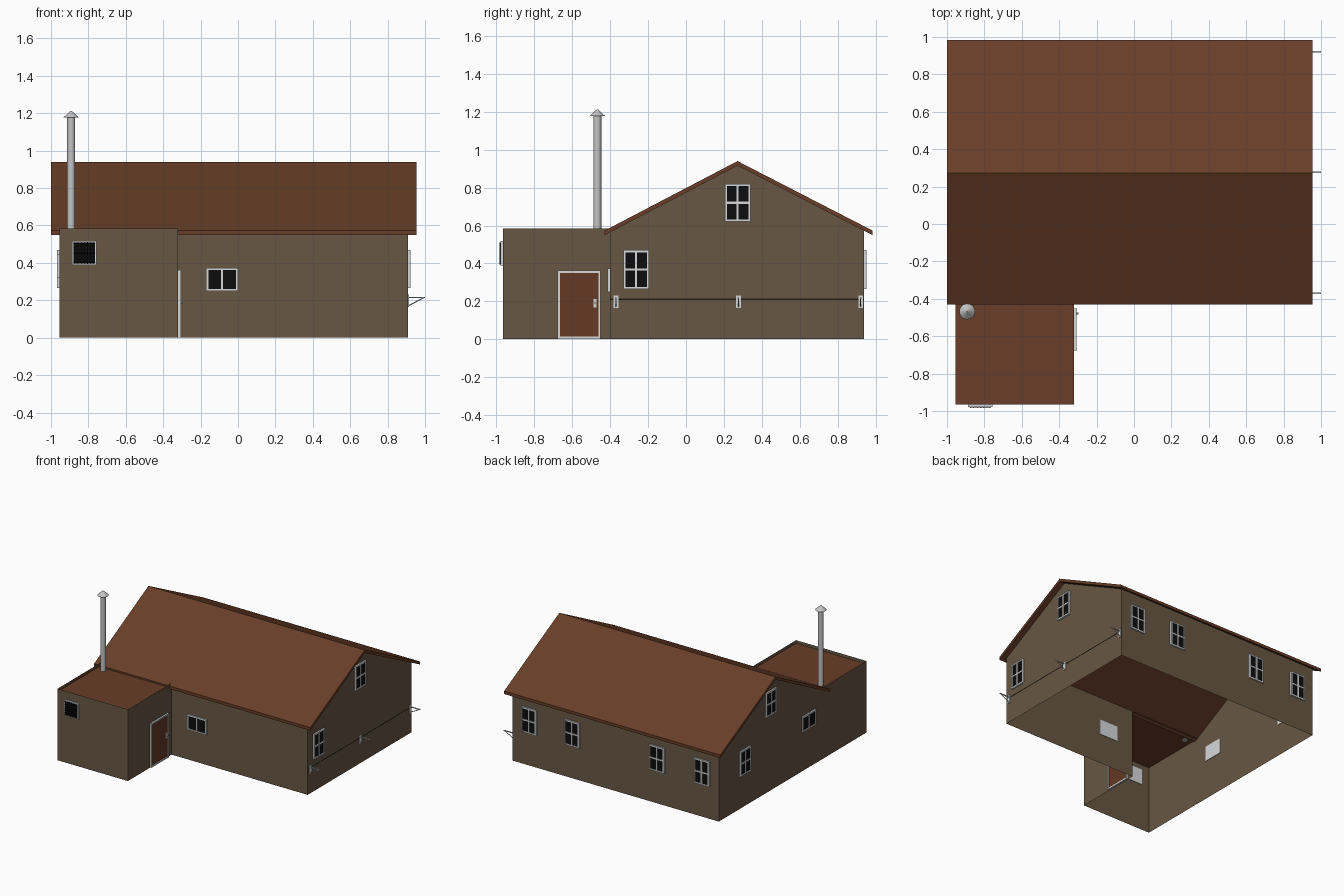
import bpy, bmesh, math
from mathutils import Vector, Matrix

if "Cube" in bpy.data.objects:
    bpy.data.objects.remove(bpy.data.objects["Cube"])


def material(name, rgb):
    m = bpy.data.materials.new(name)
    m.diffuse_color = (*rgb, 1)
    m.use_nodes = True
    m.node_tree.nodes["Principled BSDF"].inputs["Base Color"].default_value = m.diffuse_color
    return m


WALL = material("wall_brown", (0.138, 0.096, 0.058))
ROOF = material("roof_rust", (0.138, 0.048, 0.021))
DOOR = material("door_brown", (0.127, 0.040, 0.017))
FRAME = material("frame_pale_grey", (0.68, 0.69, 0.70))
GLASS = material("glass_black", (0.004, 0.004, 0.004))
METAL = material("metal_grey", (0.55, 0.55, 0.55))


def finish(name, bm, mats, matrix=None):
    me = bpy.data.meshes.new(name)
    bm.to_mesh(me)
    bm.free()
    for m in mats:
        me.materials.append(m)
    ob = bpy.data.objects.new(name, me)
    bpy.context.collection.objects.link(ob)
    if matrix:
        ob.matrix_world = matrix
    return ob


def box(bm, lo, hi, mat=0):
    """Axis-aligned box between two corners."""
    lo, hi = Vector(lo), Vector(hi)
    r = bmesh.ops.create_cube(bm, size=1)["verts"]
    for v in r:
        v.co = (lo + hi) / 2 + Vector(a * b for a, b in zip(v.co, hi - lo))
    for f in {f for v in r for f in v.link_faces}:
        f.material_index = mat


def bar(bm, a, b, radius, sides=6):
    """Thin round bar from a to b."""
    a, b = Vector(a), Vector(b)
    d = b - a
    mx = Matrix.Translation((a + b) / 2) @ d.to_track_quat('Z', 'Y').to_matrix().to_4x4()
    bmesh.ops.create_cone(bm, cap_ends=True, segments=sides, radius1=radius,
                          radius2=radius, depth=d.length, matrix=mx)


def on_wall(side, u, z):
    """Local frame on a wall: x along it, -y outward, z up."""
    angle, x, y = {"front": (0, u, FRONT), "annex": (0, u, ANNEX), "right": (90, RIGHT, u),
                   "back": (180, u, BACK), "left": (-90, LEFT, u), "door": (90, AX, u)}[side]
    return Matrix.Translation((x, y, z)) @ Matrix.Rotation(math.radians(angle), 4, 'Z')


# Overall layout
LEFT, RIGHT, FRONT, BACK = -0.955, 0.91, -0.40, 0.94
ANNEX, AX, TOP = -0.965, -0.32, 0.585
EAVE, RIDGE_Y, RIDGE = 0.572, 0.272, 0.918

# Walls: thin open-bottomed shell, annex open to the house
bm = bmesh.new()


def wall(*pts):
    bm.faces.new([bm.verts.new(p) for p in pts])


for x in (LEFT, RIGHT):
    wall((x, FRONT, 0), (x, BACK, 0), (x, BACK, EAVE), (x, RIDGE_Y, RIDGE), (x, FRONT, EAVE))
wall((RIGHT, BACK, 0), (LEFT, BACK, 0), (LEFT, BACK, EAVE), (RIGHT, BACK, EAVE))
wall((AX, FRONT, 0), (RIGHT, FRONT, 0), (RIGHT, FRONT, EAVE), (AX, FRONT, EAVE))
wall((LEFT, ANNEX, 0), (AX, ANNEX, 0), (AX, ANNEX, TOP), (LEFT, ANNEX, TOP))
for x in (LEFT, AX):
    wall((x, ANNEX, 0), (x, FRONT, 0), (x, FRONT, TOP), (x, ANNEX, TOP))
bmesh.ops.remove_doubles(bm, verts=bm.verts, dist=1e-4)
bmesh.ops.recalc_face_normals(bm, faces=bm.faces)
finish("house_walls", bm, [WALL])

# Gable roof: chevron profile extruded along x
bm = bmesh.new()
profile = [(-0.43, 0.573), (RIDGE_Y, 0.94), (0.985, 0.573),
           (0.985, 0.549), (RIDGE_Y, 0.916), (-0.43, 0.549)]
ends = [[bm.verts.new((x, y, z)) for y, z in profile] for x in (-1.0, 0.955)]
for vs in ends:
    bm.faces.new((vs[0], vs[1], vs[4], vs[5]))
    bm.faces.new((vs[1], vs[2], vs[3], vs[4]))
for i in range(6):
    j = (i + 1) % 6
    bm.faces.new((ends[0][i], ends[0][j], ends[1][j], ends[1][i]))
bmesh.ops.recalc_face_normals(bm, faces=bm.faces)
finish("gable_roof", bm, [ROOF])

# Annex flat roof with a raised rim
bm = bmesh.new()
f = bm.faces.new([bm.verts.new(p) for p in ((LEFT, ANNEX, TOP), (AX, ANNEX, TOP),
                                            (AX, FRONT, TOP), (LEFT, FRONT, TOP))])
bmesh.ops.inset_region(bm, faces=[f], thickness=0.032, use_boundary=True)
inner = bmesh.ops.extrude_face_region(bm, geom=[f])["geom"]
bmesh.ops.translate(bm, verts=[v for v in inner if isinstance(v, bmesh.types.BMVert)],
                    vec=(0, 0, -0.025))
if f.is_valid:
    bmesh.ops.delete(bm, geom=[f], context='FACES_ONLY')
finish("annex_roof", bm, [ROOF])


# Windows: pale backing through the wall, dark panes, raised frame and bars
def window(name, side, u, z, w, h, cols=2, rows=2, t=0.011):
    bm = bmesh.new()
    box(bm, (-w / 2, -0.004, -h / 2), (w / 2, 0.004, h / 2))
    box(bm, (-w / 2 + t / 2, -0.007, -h / 2 + t / 2), (w / 2 - t / 2, -0.004, h / 2 - t / 2), 1)
    for i in range(cols + 1):
        x = (-w + t) / 2 + (w - t) * i / cols
        box(bm, (x - t / 2, -0.013, -h / 2), (x + t / 2, -0.004, h / 2))
    for i in range(rows + 1):
        c = (-h + t) / 2 + (h - t) * i / rows
        box(bm, (-w / 2, -0.0125, c - t / 2), (w / 2, -0.004, c + t / 2))
    finish(name, bm, [FRAME, GLASS], on_wall(side, u, z))


for i, x in enumerate((0.757, 0.368, -0.40, -0.806)):
    window(f"back_window_{i + 1}", "back", x, 0.367, 0.135, 0.205)
window("right_gable_window", "right", 0.272, 0.72, 0.135, 0.2)
window("right_lower_window", "right", -0.263, 0.367, 0.135, 0.205)
window("left_gable_window", "left", 0.272, 0.72, 0.135, 0.2)
window("left_lower_window", "left", 0.605, 0.367, 0.135, 0.205)
window("left_wide_window", "left", -0.216, 0.385, 0.17, 0.125, rows=1)
window("front_wide_window", "front", -0.085, 0.311, 0.17, 0.125, rows=1)
window("annex_window", "annex", -0.822, 0.453, 0.13, 0.128, cols=1, rows=1, t=0.008)

# Security grille over the annex window
bm = bmesh.new()
for i in range(7):
    s = -0.051 + 0.017 * i
    bar(bm, (s, -0.016, -0.058), (s, -0.016, 0.058), 0.002)
    bar(bm, (-0.058, -0.018, s), (0.058, -0.018, s), 0.002)
finish("window_grille", bm, [GLASS], on_wall("annex", -0.822, 0.453))

# Door with frame and handle
bm = bmesh.new()
box(bm, (-0.105, -0.007, 0.01), (0.105, 0.003, 0.352), 1)
for s in (-1, 1):
    box(bm, (s * 0.107 - 0.006, -0.014, 0.002), (s * 0.107 + 0.006, 0.004, 0.362))
for z in (0.002, 0.350):
    box(bm, (-0.113, -0.013, z), (0.113, 0.004, z + 0.012))
box(bm, (0.077, -0.011, 0.168), (0.092, -0.006, 0.212))
bar(bm, (0.085, -0.008, 0.19), (0.085, -0.022, 0.19), 0.006, 8)
finish("annex_door", bm, [FRAME, DOOR], on_wall("door", -0.564, 0))

# Chimney pipe with a conical cap
bm = bmesh.new()
bar(bm, (-0.892, -0.468, 0.555), (-0.892, -0.468, 1.18), 0.021, 20)
bmesh.ops.create_cone(bm, cap_ends=True, segments=24, radius1=0.042, radius2=0.003,
                      depth=0.036, matrix=Matrix.Translation((-0.892, -0.468, 1.195)))
for f in bm.faces:
    f.smooth = len(f.verts) == 4
chimney = finish("chimney_pipe", bm, [METAL])
bpy.context.view_layer.objects.active = chimney
chimney.select_set(True)
bpy.ops.object.shade_smooth_by_angle(angle=math.radians(40))

# Wall brackets with a line strung between them
for i, y in enumerate((-0.37, 0.277, 0.922)):
    bm = bmesh.new()
    box(bm, (-0.013, -0.005, -0.045), (0.013, 0, 0.02))
    box(bm, (-0.004, -0.09, 0.003), (0.004, 0, 0.009))
    bar(bm, (0, -0.002, -0.038), (0, -0.086, 0.005), 0.003)
    finish(f"wall_bracket_{i + 1}", bm, [FRAME], on_wall("right", y, 0.21))
bm = bmesh.new()
bar(bm, (RIGHT + 0.002, -0.398, 0.21), (RIGHT + 0.002, 0.938, 0.21), 0.0015)
finish("wall_line", bm, [GLASS])
